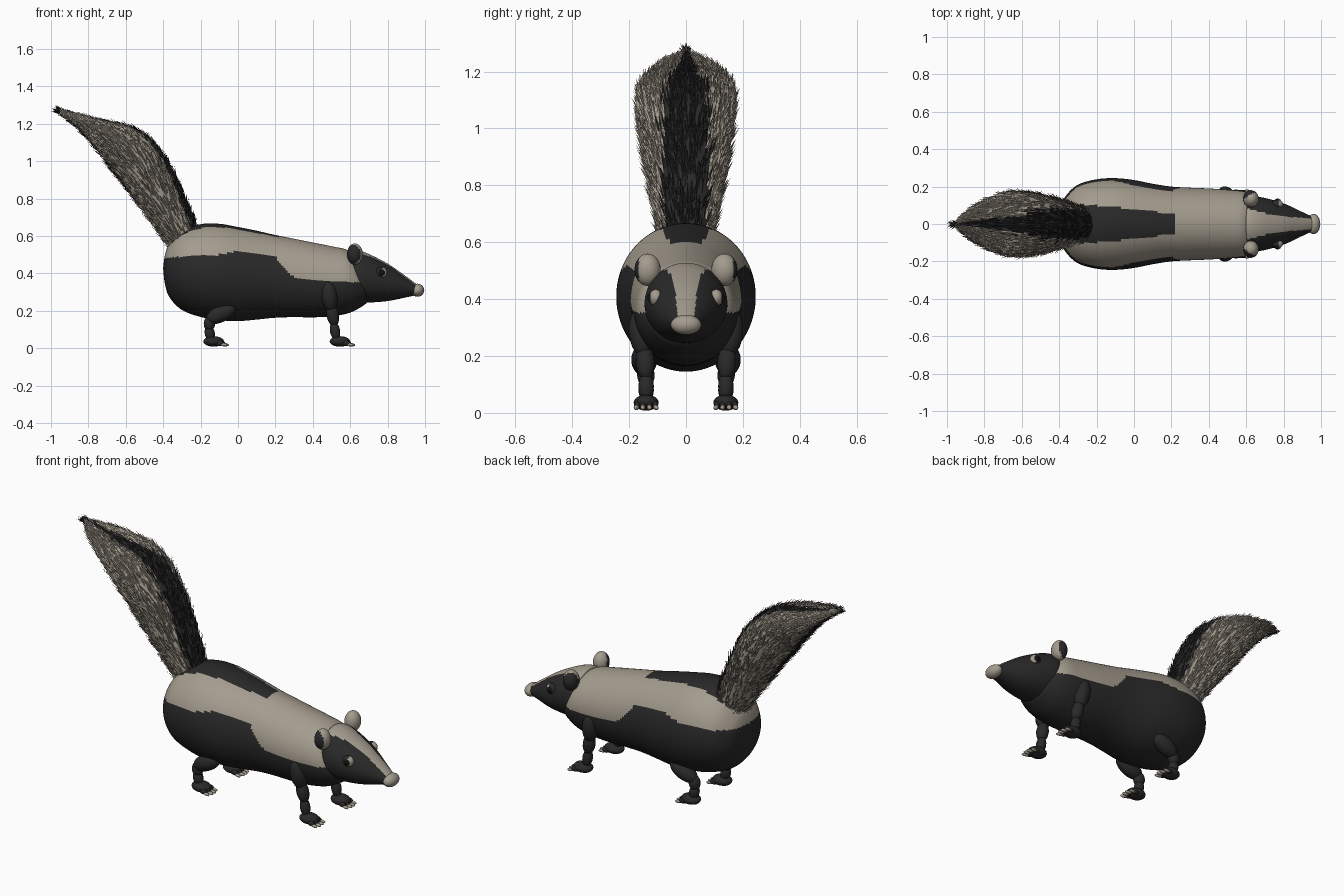
import bpy, bmesh, math, random
from mathutils import Vector, Matrix

cube = bpy.data.objects.get("Cube")
if cube:
    bpy.data.objects.remove(cube, do_unlink=True)
random.seed(4)


def material(name, color):
    m = bpy.data.materials.new(name)
    m.use_nodes = True
    m.diffuse_color = (*color, 1)
    m.node_tree.nodes["Principled BSDF"].inputs["Base Color"].default_value = (*color, 1)
    return m


DARK, LIGHT, BLACK = 0, 1, 2
MATS = [material("charcoal fur", (0.022, 0.022, 0.022)),
        material("warm grey fur", (0.37, 0.33, 0.27)),
        material("black eye", (0.006, 0.006, 0.006))]


def finish(name, bm, smooth=True):
    mesh = bpy.data.meshes.new(name)
    bm.to_mesh(mesh)
    bm.free()
    for m in MATS:
        mesh.materials.append(m)
    for p in mesh.polygons:
        p.use_smooth = smooth
    ob = bpy.data.objects.new(name, mesh)
    bpy.context.scene.collection.objects.link(ob)
    return ob


def interp(x, pts):
    """Piecewise linear lookup."""
    for (x0, y0), (x1, y1) in zip(pts, pts[1:]):
        if x <= x1:
            return y0 + (y1 - y0) * max(0, (x - x0) / (x1 - x0))
    return pts[-1][1]


def section(rows, t):
    """Catmull-Rom blend of section rows at t in 0..1."""
    u = min(max(t, 0), 1) * (len(rows) - 1)
    i = min(int(u), len(rows) - 2)
    f = u - i
    a, b, c, d = (rows[min(max(i + k, 0), len(rows) - 1)] for k in (-1, 0, 1, 2))
    return [0.5 * (2 * q + (r - p) * f + (2 * p - 5 * q + 4 * r - s) * f * f
                   + (3 * q - p - 3 * r + s) * f ** 3) for p, q, r, s in zip(a, b, c, d)]


def surface(rows, t, ang):
    """Point on a loft; each row is upper x, z, lower x, z and half width."""
    ux, uz, lx, lz, w = section(rows, t)
    k = (1 + math.cos(ang)) / 2
    return Vector((lx + (ux - lx) * k, math.sin(ang) * max(w, 0), lz + (uz - lz) * k))


def loft(name, rows, steps, sides, rule):
    bm = bmesh.new()
    rings = [[bm.verts.new(surface(rows, i / steps, math.tau * j / sides))
              for j in range(sides)] for i in range(steps + 1)]
    for i, (r0, r1) in enumerate(zip(rings, rings[1:])):
        for j in range(sides):
            k = (j + 1) % sides
            f = bm.faces.new((r0[j], r0[k], r1[k], r1[j]))
            f.material_index = rule(f.calc_center_median(), (i + 0.5) / steps, math.tau * (j + 0.5) / sides)
    bm.faces.new(rings[0])
    bm.faces.new(rings[-1])
    bmesh.ops.remove_doubles(bm, verts=bm.verts, dist=1e-5)
    bmesh.ops.recalc_face_normals(bm, faces=bm.faces)
    return finish(name, bm)


def ellipsoid(bm, center, radii, axis=(0, 0, 1), rule=lambda d: DARK, seg=24):
    """Ellipsoid whose local z follows the axis; rule colours by direction."""
    center = Vector(center)
    rot = Vector(axis).to_track_quat('Z', 'Y').to_matrix().to_4x4()
    mat = Matrix.Translation(center) @ rot @ Matrix.Diagonal((*radii, 1))
    vs = bmesh.ops.create_uvsphere(bm, u_segments=seg, v_segments=seg // 2, radius=1, matrix=mat)["verts"]
    for f in {f for v in vs for f in v.link_faces}:
        f.material_index = rule((f.calc_center_median() - center).normalized())


def limb(bm, a, b, r):
    a, b = Vector(a), Vector(b)
    ellipsoid(bm, (a + b) / 2, (r, r, (b - a).length / 2 + r * 0.45), b - a)


# Body: dark belly, pale mantle, dark stripe over the rump
body_rows = [(x, top, x, low, w) for x, top, low, w in (
    (-.40, .43, .42, 0), (-.39, .50, .34, .09), (-.365, .56, .27, .15), (-.3, .63, .205, .21),
    (-.2, .663, .167, .239), (-.1, .665, .15, .245), (0, .648, .145, .235), (.1, .628, .153, .215),
    (.2, .605, .163, .2), (.3, .585, .166, .194), (.4, .565, .165, .19), (.5, .545, .17, .183),
    (.59, .522, .187, .173), (.65, .46, .215, .145), (.69, .38, .245, .1), (.70, .32, .28, 0))]
flank = [(-.4, .48), (-.3, .49), (-.1, .50), (0, .518), (.1, .505), (.2, .49), (.25, .42),
         (.3, .38), (.4, .36), (.7, .35)]
saddle = [(-.3, .105), (-.1, .09), (.05, .072), (.21, .055)]


def body_rule(c, t, ang):
    if c.z < interp(c.x, flank):
        return DARK
    return DARK if -.3 < c.x < .22 and abs(c.y) < interp(c.x, saddle) else LIGHT


loft("body", body_rows, 130, 112, body_rule)

# Head with a pale blaze
head_rows = [(.60, .50, .62, .30, .10), (.607, .527, .637, .25, .14), (.68, .512, .69, .244, .142),
             (.8, .452, .8, .252, .11), (.9, .383, .9, .272, .064), (.96, .338, .96, .285, .036)]
blaze = [(.6, .085), (.75, .045), (.96, .028)]
loft("head", head_rows, 70, 80, lambda c, t, a:
     LIGHT if math.cos(a) > 0 and abs(c.y) < interp(c.x, blaze) else DARK)

bm = bmesh.new()
ellipsoid(bm, (.96, 0, .31), (.036, .054, .035), rule=lambda d: LIGHT)
finish("nose", bm)


def paw(bm, x, y, length):
    """Foot pad with four toes and pale claws."""
    ellipsoid(bm, (x, y, .036), (length, .044, .028))
    for k in (-1.5, -.5, .5, 1.5):
        spread = Vector((1, k * .12, -.12))
        tip = Vector((x + length * .72 - abs(k) * .008, y + k * .02, .028))
        ellipsoid(bm, tip, (.012, .016, .026), spread, seg=12)
        ellipsoid(bm, tip + spread * .024 - Vector((0, 0, .006)), (.009, .009, .023), spread,
                  lambda d: LIGHT, 12)


# Paired parts; near is the -y flank and far is the +y flank
for side, s in (("near", -1), ("far", 1)):
    bm = bmesh.new()
    ellipsoid(bm, (.625, s * .135, .503), (.042, .046, .057),
              rule=lambda d: DARK if d.y * s * .85 - d.x * .5 > .35 else LIGHT)
    finish(side + "_ear", bm)

    bm = bmesh.new()
    ellipsoid(bm, (.765, s * .106, .405), (.032, .024, .03),
              rule=lambda d: LIGHT if d.x > .35 else DARK)
    ellipsoid(bm, (.768, s * .12, .405), (.018, .016, .018), rule=lambda d: BLACK)
    finish(side + "_eye", bm)

    bm = bmesh.new()
    limb(bm, (.48, s * .165, .345), (.497, s * .15, .215), .043)
    limb(bm, (.497, s * .147, .225), (.515, s * .14, .13), .033)
    limb(bm, (.512, s * .14, .13), (.525, s * .14, .055), .027)
    paw(bm, .545, s * .14, .055)
    finish(side + "_front_leg", bm)

    bm = bmesh.new()
    limb(bm, (-.03, s * .15, .215), (-.15, s * .145, .155), .045)
    limb(bm, (-.15, s * .142, .16), (-.155, s * .14, .105), .031)
    limb(bm, (-.157, s * .14, .11), (-.145, s * .14, .05), .027)
    paw(bm, -.13, s * .14, .055)
    finish(side + "_hind_leg", bm)

# Bushy tail with a dark stripe above and a thinner one below
tail_rows = [(-.21, .62, -.33, .49, .08), (-.295, .83, -.455, .665, .118), (-.375, .99, -.58, .835, .15),
             (-.465, 1.11, -.705, 1.0, .168), (-.58, 1.18, -.80, 1.125, .16),
             (-.77, 1.222, -.89, 1.215, .10), (-.945, 1.265, -.95, 1.262, .006)]
upper = [(0, .8), (.17, .68), (.33, .55), (.5, .45), (.7, .3), (.9, .25), (1, .9)]
under = [(.2, 0), (.4, .22), (.8, .3), (1, .9)]


def tail_rule(c, t, ang):
    reach = interp(t, upper if math.cos(ang) > 0 else under)
    return DARK if t > .97 or abs(math.sin(ang)) < reach else LIGHT


loft("tail", tail_rows, 60, 64, tail_rule)


def spike(bm, root, direction, normal, width, index):
    side = direction.cross(normal).normalized() * width
    base = [bm.verts.new(root + v) for v in (side, -side, normal * width * .7)]
    tip = bm.verts.new(root + direction)
    for i in range(3):
        bm.faces.new((base[i], base[(i + 1) % 3], tip)).material_index = index


bm = bmesh.new()
for _ in range(4200):
    t, ang = random.random() ** .85 * .96, random.random() * math.tau
    p = surface(tail_rows, t, ang)
    along = (surface(tail_rows, t + .02, ang) - p).normalized()
    around = surface(tail_rows, t, ang + .03) - p
    normal = around.cross(along).normalized()
    if normal.dot(p - (p + surface(tail_rows, t, ang + math.pi)) / 2) < 0:
        normal.negate()
    lean = along + normal * random.uniform(.12, .42) + around.normalized() * random.uniform(-.15, .15)
    spike(bm, p - normal * .002, lean.normalized() * random.uniform(.04, .075), normal,
          random.uniform(.004, .007), tail_rule(p, t, ang + random.uniform(-.12, .12)))
# Dark tuft at the tip
for _ in range(60):
    lean = Vector((-.6, random.uniform(-.5, .5), .5 + random.uniform(-.5, .5))).normalized()
    spike(bm, Vector((-.94, 0, 1.262)), lean * random.uniform(.03, .055),
          lean.orthogonal().normalized(), .006, DARK)
finish("tail_fur", bm, smooth=False)
